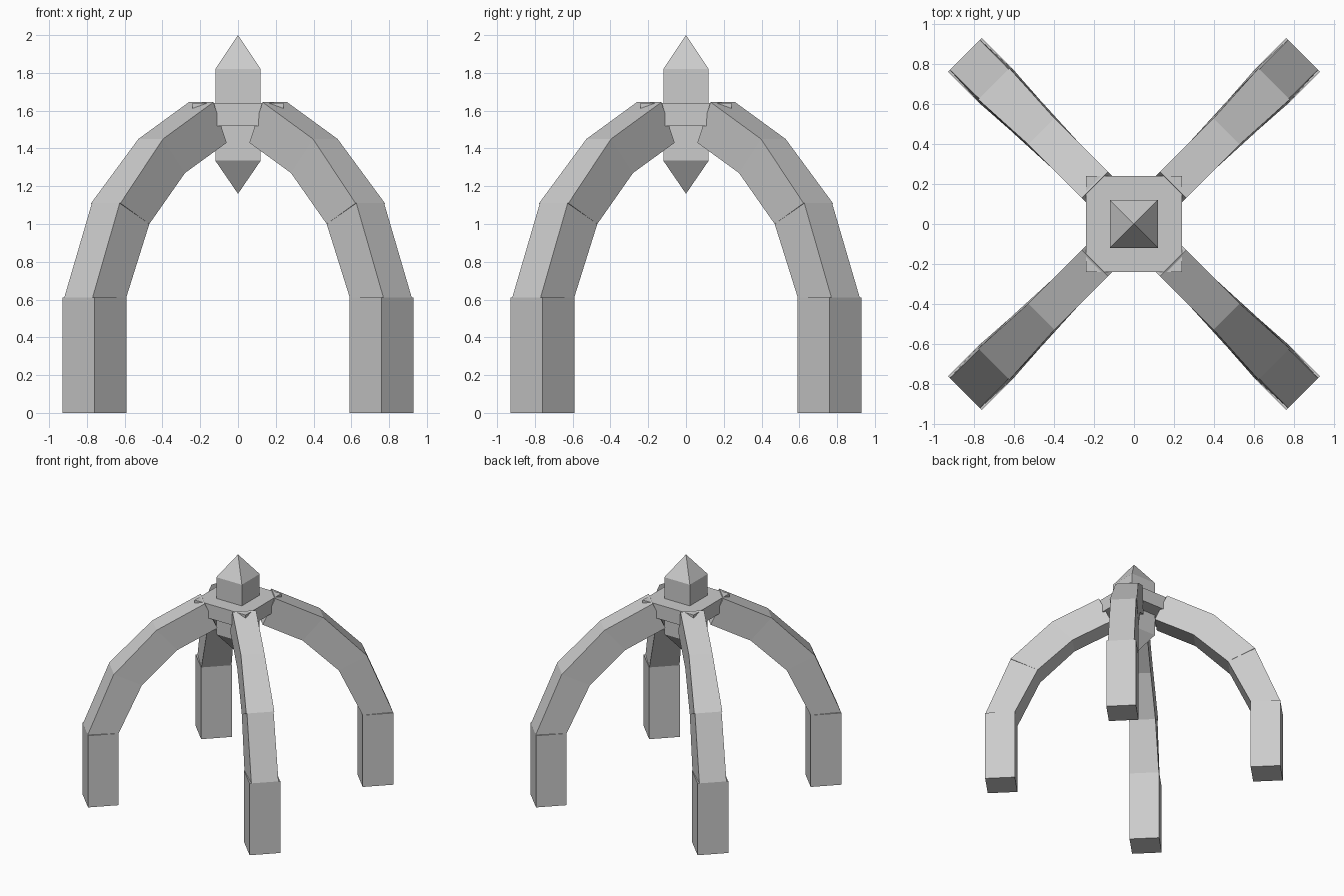
import bpy, bmesh
from math import radians, pi, cos, sin

if "Cube" in bpy.data.objects:
    bpy.data.objects.remove(bpy.data.objects["Cube"])


def mesh_object(name, verts, faces):
    me = bpy.data.meshes.new(name)
    me.from_pydata(verts, [], faces)
    bm = bmesh.new()
    bm.from_mesh(me)
    bmesh.ops.recalc_face_normals(bm, faces=bm.faces)
    bm.to_mesh(me)
    bm.free()
    ob = bpy.data.objects.new(name, me)
    bpy.context.collection.objects.link(ob)
    return ob


def ring(section, angle):
    """Four corners of a leg section: (outer r, z, half width, inner r, z, half width)."""
    ro, zo, wo, ri, zi, wi = section
    c, s = cos(angle), sin(angle)
    pts = [(ro, -wo, zo), (ro, wo, zo), (ri, wi, zi), (ri, -wi, zi)]
    return [(r * c - t * s, r * s + t * c, z) for r, t, z in pts]


BOX = [(0, 1, 2, 3), (4, 5, 6, 7)] + [(i, (i + 1) % 4, (i + 1) % 4 + 4, i + 4) for i in range(4)]

# Segments of one leg: the straight post, then three blocks bending to the hub
SEGMENTS = [
    ((1.195, 0, .12, .955, 0, .12), (1.195, .61, .12, .955, .61, .12)),
    ((1.195, .61, .106, .955, .61, .118), (.99, 1.11, .104, .77, 1.0, .106)),
    ((.99, 1.11, .11, .77, 1.0, .106), (.654, 1.45, .092, .49, 1.27, .093)),
    ((.654, 1.45, .092, .49, 1.27, .093), (.276, 1.645, .092, .177, 1.43, .092)),
]
PARTS = ["leg_post", "leg_lower_arch", "leg_middle_arch", "leg_upper_arch"]
LEGS = ["back_right", "back_left", "front_left", "front_right"]

for k, leg in enumerate(LEGS):
    angle = radians(45) + k * pi / 2
    for part, (start, end) in zip(PARTS, SEGMENTS):
        mesh_object(f"{leg}_{part}", ring(start, angle) + ring(end, angle), BOX)

# Hub slab where the legs meet
h = .24
square = [(-1, -1), (1, -1), (1, 1), (-1, 1)]
mesh_object("hub_slab", [(x * h, y * h, z) for z in (1.52, 1.64) for x, y in square], BOX)

# Central finial: square shaft with a pyramid at each end
w = .12
verts = [(x * w, y * w, z) for z in (1.335, 1.82) for x, y in square]
verts += [(0, 0, 1.16), (0, 0, 2.0)]
faces = BOX[2:]
for i in range(4):
    j = (i + 1) % 4
    faces += [(j, i, 8), (i + 4, j + 4, 9)]
mesh_object("central_finial", verts, faces)
